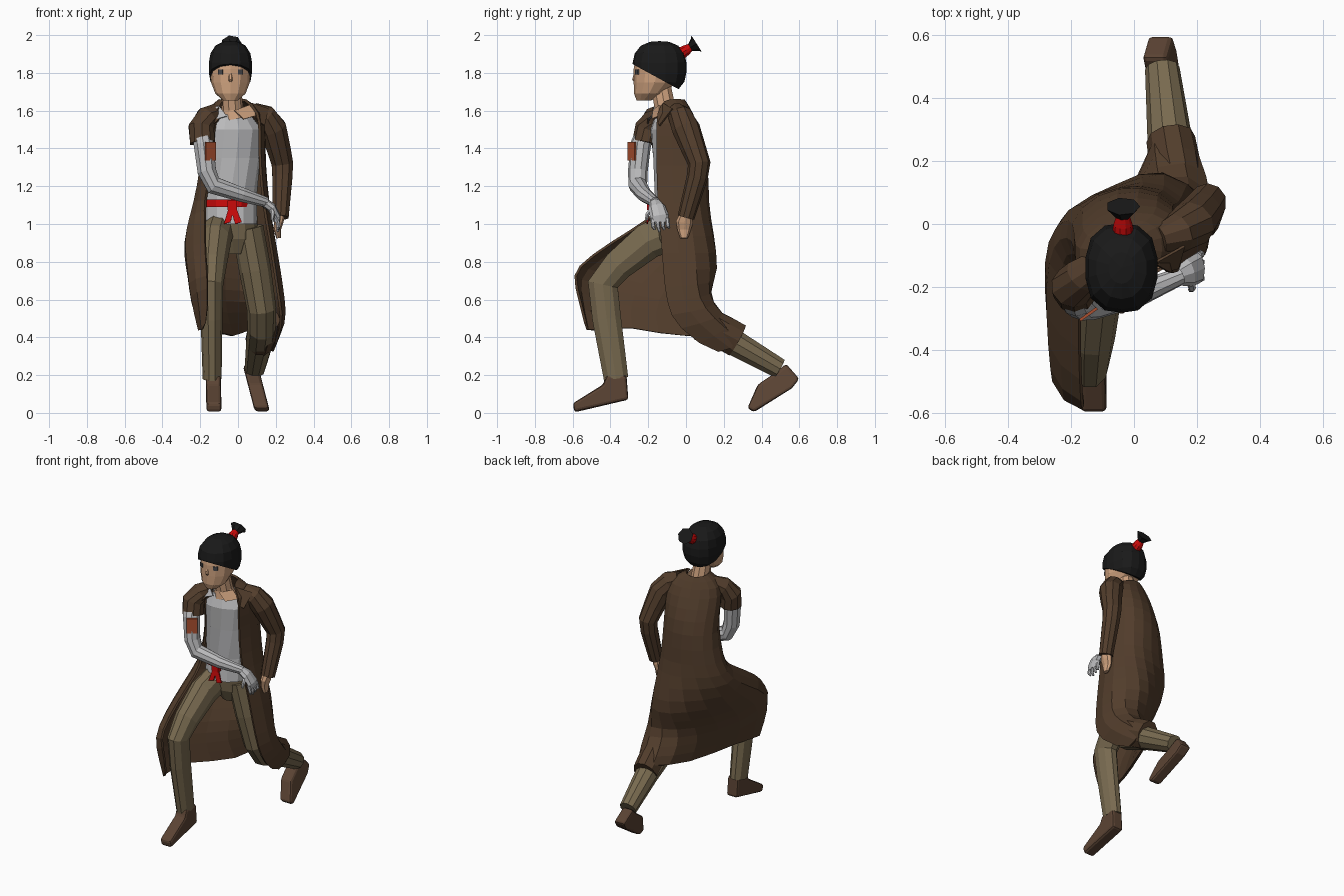
import bpy, bmesh, math
from mathutils import Vector, Matrix

def material(name, r, g, b):
    m = bpy.data.materials.new(name)
    m.diffuse_color = (r, g, b, 1)
    return m

BROWN = material("coat brown", .085, .047, .025)
TAN = material("trouser tan", .19, .145, .08)
BOOT = material("boot brown", .105, .057, .034)
GREY = material("shirt grey", .50, .50, .51)
SKIN = material("skin", .62, .36, .21)
BLACK = material("hair black", .010, .010, .010)
RED = material("sash red", .60, .003, .003)
RUST = material("rust patch", .40, .08, .03)
DARK = material("eye grey", .06, .06, .065)

def finish(name, bm, mat):
    bmesh.ops.recalc_face_normals(bm, faces=bm.faces[:])
    me = bpy.data.meshes.new(name)
    bm.to_mesh(me)
    bm.free()
    me.materials.append(mat)
    ob = bpy.data.objects.new(name, me)
    bpy.context.collection.objects.link(ob)
    return ob

def loft(name, rings, mat, closed=True):
    bm = bmesh.new()
    rows = [[bm.verts.new(p) for p in r] for r in rings]
    n = len(rows[0])
    for a, b in zip(rows, rows[1:]):
        for i in range(n if closed else n - 1):
            j = (i + 1) % n
            bm.faces.new((a[i], a[j], b[j], b[i]))
    if closed:
        bm.faces.new(rows[0])
        bm.faces.new(rows[-1])
    return finish(name, bm, mat)

def ring(z, cx, cy, rx, ry, rot=0, angles=range(0, 360, 30)):
    """Horizontal ellipse, angle 0 at the front, rising towards -x."""
    c, s = math.cos(math.radians(rot)), math.sin(math.radians(rot))
    out = []
    for a in angles:
        u, v = -rx * math.sin(math.radians(a)), -ry * math.cos(math.radians(a))
        out.append((cx + u * c - v * s, cy + u * s + v * c, z))
    return out

def tube(name, path, mat, sides=10, ref=(1, 0, 0)):
    """Limb along (x, y, z, radius along ref, radius across)."""
    pts = [Vector(p[:3]) for p in path]
    rings = []
    for i, p in enumerate(path):
        t = (pts[min(i + 1, len(pts) - 1)] - pts[max(i - 1, 0)]).normalized()
        u = Vector(ref)
        u = (u - t * u.dot(t)).normalized()
        w = t.cross(u)
        ra, rb = p[3], p[-1]
        rings.append([pts[i] + u * ra * math.cos(k * math.tau / sides)
                      + w * rb * math.sin(k * math.tau / sides) for k in range(sides)])
    return loft(name, rings, mat)

def panel(name, pts, mat, thick=.008):
    bm = bmesh.new()
    bm.faces.new([bm.verts.new(p) for p in pts])
    ob = finish(name, bm, mat)
    m = ob.modifiers.new("thickness", 'SOLIDIFY')
    m.thickness, m.offset = thick, 0
    return ob

def plate(name, loc, size, turn, mat):
    bm = bmesh.new()
    bmesh.ops.create_cube(bm, size=1, matrix=Matrix.Translation(loc)
                          @ Matrix.Rotation(math.radians(turn), 4, 'Z')
                          @ Matrix.Diagonal((*size, 1)))
    return finish(name, bm, mat)

def boot(name, profile, cx, half, shear):
    """Side profile (y, z) widened along x and leaned sideways with height."""
    rings = [[(cx + shear * z + k * half, y, z if abs(k) < 1 else z * .96 + .004)
              for y, z in profile] for k in (-1, -.6, .6, 1)]
    ob = loft(name, rings, BOOT)
    m = ob.modifiers.new("bevel", 'BEVEL')
    m.width, m.segments = .014, 2

# --- legs and boots
tube("front_trouser_leg", [(-.09, -.01, .99, .08, .11), (-.12, -.2, .91, .085, .1),
     (-.135, -.36, .78, .075, .085), (-.14, -.44, .68, .062, .085),
     (-.14, -.42, .5, .058, .08), (-.137, -.37, .18, .05, .068)], TAN)
tube("rear_trouser_leg", [(.05, -.03, .98, .085, .1), (.09, -.01, .76, .085, .095),
     (.125, .02, .55, .078, .085), (.125, .09, .45, .075, .08),
     (.115, .26, .37, .072, .072), (.09, .495, .235, .055, .056)], TAN)
loft("trouser_seat", [ring(.84, -.02, -.03, .06, .07), ring(.92, -.03, -.03, .13, .11),
     ring(1.04, -.03, -.04, .135, .115)], TAN)
boot("front_boot", [(-.42, .2), (-.315, .2), (-.305, .07), (-.59, .003), (-.6, .05), (-.44, .15)],
     -.127, .04, -.02)
boot("rear_boot", [(.47, .21), (.53, .26), (.6, .18), (.56, .13), (.36, .004), (.325, .025), (.38, .15)],
     .13, .04, -.25)

# --- shirt and sash
loft("shirt", [ring(1.0, -.04, -.06, .14, .12), ring(1.15, -.04, -.05, .14, .115),
     ring(1.35, -.03, -.06, .15, .115, 10), ring(1.5, -.02, -.085, .155, .1, 15),
     ring(1.58, -.03, -.09, .1, .07, 15)], GREY)
loft("sash", [ring(1.09, -.05, -.055, .135, .132), ring(1.13, -.05, -.055, .135, .13)], RED)
plate("sash_knot", (-.03, -.192, 1.10), (.05, .03, .05), 0, RED)
for i, x in enumerate((-.06, .0)):
    panel(f"sash_tail_{i}", [(-.045, -.195, 1.1), (-.015, -.195, 1.1),
          (x + .02, -.205, 1.01), (x - .015, -.205, 1.0)], RED)

# --- open coat: elliptical back above the waist, draped rows over both legs below
arc = range(45, 316, 45)
upper = [ring(1.655, -.03, -.08, .075, .075, 18, arc), ring(1.595, -.02, -.075, .185, .105, 18, arc),
         ring(1.47, -.02, -.045, .19, .13, 18, arc), ring(1.32, -.025, -.015, .185, .145, 10, arc)]
for r in upper[1:]:
    r[-1] = (.115, -.155, r[-1][2])
drape = [
    [(-.18, -.13, 1.1), (-.25, -.04, 1.1), (-.19, .07, 1.1), (-.03, .115, 1.1),
     (.1, .11, 1.1), (.18, .02, 1.1), (.135, -.15, 1.1)],
    [(-.17, -.18, 1.03), (-.295, -.12, .97), (-.265, .03, .97), (-.05, .14, .94),
     (.1, .155, .94), (.215, .05, .94), (.165, -.13, .94)],
    [(-.175, -.4, .9), (-.3, -.3, .87), (-.28, -.1, .8), (-.06, .13, .78),
     (.09, .215, .75), (.255, .06, .75), (.195, -.12, .75)],
    [(-.165, -.59, .765), (-.285, -.52, .76), (-.24, -.25, .67), (-.07, .03, .64),
     (.08, .13, .65), (.275, .08, .6), (.22, -.1, .58)],
    [(-.16, -.59, .69), (-.28, -.56, .63), (-.225, -.3, .56), (-.06, -.03, .52),
     (.06, .22, .54), (.275, .17, .5), (.24, -.06, .46)],
    [(-.16, -.52, .44), (-.22, -.53, .43), (-.19, -.29, .47), (-.01, .0, .375),
     (.05, .33, .475), (.21, .28, .4), (.16, .2, .275)],
]
coat = loft("coat", upper + drape, BROWN, closed=False)
m = coat.modifiers.new("drape", 'SUBSURF')
m.levels = m.render_levels = 1
m = coat.modifiers.new("cloth", 'SOLIDIFY')
m.thickness, m.offset = .014, 0
tube("coat_calf_wrap", [(.15, .1, .5, .075, .07), (.13, .19, .43, .082, .095),
     (.117, .27, .385, .078, .095)], BROWN)

# --- collar, lapels and open neckline
panel("right_collar", [(-.17, -.16, 1.6), (-.1, -.165, 1.625), (-.06, -.18, 1.57), (-.13, -.2, 1.55)], GREY)
panel("neckline", [(-.02, -.172, 1.6), (.06, -.14, 1.63), (.1, -.135, 1.575), (.03, -.178, 1.555)], SKIN)
panel("right_lapel", [(-.19, -.17, 1.58), (-.1, -.2, 1.555), (-.15, -.205, 1.51)], BROWN)
panel("left_lapel", [(.07, -.12, 1.64), (.16, -.07, 1.61), (.14, -.14, 1.52), (.1, -.15, 1.55)], BROWN)

# --- arms
tube("short_sleeve", [(-.11, -.12, 1.595, .045), (-.165, -.165, 1.565, .06), (-.195, -.2, 1.51, .07),
     (-.187, -.215, 1.43, .07)], BROWN, ref=(0, 1, 0))
tube("grey_arm", [(-.2, -.2, 1.52, .05), (-.182, -.24, 1.42, .055), (-.165, -.255, 1.28, .052),
     (-.13, -.255, 1.205, .05), (.02, -.22, 1.155, .04), (.15, -.165, 1.115, .028)],
     GREY, ref=(0, 1, 0))
plate("arm_patch", (-.145, -.287, 1.385), (.066, .009, .1), 35, RUST)
tube("grey_hand", [(.13, -.17, 1.12, .026), (.175, -.155, 1.09, .045, .025), (.205, -.14, 1.04, .05, .022),
     (.205, -.14, 1.01, .042, .018)], GREY, 8, (0, 1, 0))
for i in range(4):
    y = -.178 + i * .026
    tube(f"grey_finger_{i}", [(.205, y, 1.03, .012), (.215, y + .005, .985, .011),
         (.21, y + .012, .96 + .01 * abs(i - 1), .007)], GREY, 6, (0, 1, 0))
tube("grey_thumb", [(.18, -.18, 1.08, .014), (.185, -.205, 1.05, .012), (.18, -.21, 1.02, .008)], GREY, 6)
tube("long_sleeve", [(.08, -.05, 1.6, .045), (.14, -.03, 1.57, .066), (.185, 0, 1.505, .075),
     (.215, .04, 1.4, .066), (.235, .07, 1.32, .06), (.235, .06, 1.25, .056),
     (.225, .0, 1.035, .045)], BROWN, ref=(0, 1, 0))
tube("bare_hand", [(.222, 0, 1.06, .03), (.215, -.008, 1.01, .045, .025), (.208, -.01, .97, .036, .02),
     (.215, -.01, .925, .02, .012)], SKIN, 8, (0, 1, 0))

# --- neck, head and face
tube("neck", [(-.02, -.11, 1.555, .075, .066), (-.03, -.11, 1.61, .058), (-.04, -.135, 1.74, .055)], SKIN)
loft("head", [ring(1.655, -.04, -.222, .04, .04), ring(1.69, -.04, -.195, .08, .08),
     ring(1.75, -.04, -.165, .103, .112), ring(1.82, -.04, -.15, .108, .127),
     ring(1.9, -.04, -.15, .1, .115)], SKIN)
tube("nose", [(-.04, -.268, 1.81, .006, .005), (-.04, -.278, 1.765, .011, .008),
     (-.04, -.27, 1.75, .008, .004)], SKIN, 6)
for side in (-1, 1):
    plate(f"eye_{side}", (-.04 + side * .052, -.259, 1.805), (.028, .009, .026), side * 24, DARK)

# --- boxy hair cap cut along a slanted hairline, with a tied tuft
bm = bmesh.new()
bmesh.ops.create_uvsphere(bm, u_segments=14, v_segments=9, radius=1)
for v in bm.verts:
    v.co /= sum(abs(c) ** 2.6 for c in v.co) ** (1 / 2.6)
    v.co = Vector((-.04 + v.co.x * .116, -.14 + v.co.y * .143, 1.828 + v.co.z * .14))
bmesh.ops.bisect_plane(bm, geom=bm.verts[:] + bm.edges[:] + bm.faces[:],
                       plane_co=(0, -.28, 1.845), plane_no=(0, .06, .11), clear_inner=True)
bmesh.ops.holes_fill(bm, edges=[e for e in bm.edges if e.is_boundary])
finish("hair", bm, BLACK)
tube("hair_tie", [(-.035, -.04, 1.895, .036), (-.035, .0, 1.92, .03), (-.035, .03, 1.94, .02)], RED)
tube("hair_tuft", [(-.035, .02, 1.932, .02), (-.035, .045, 1.948, .045, .038),
     (-.035, .056, 1.955, .055, .052)], BLACK, 7)
